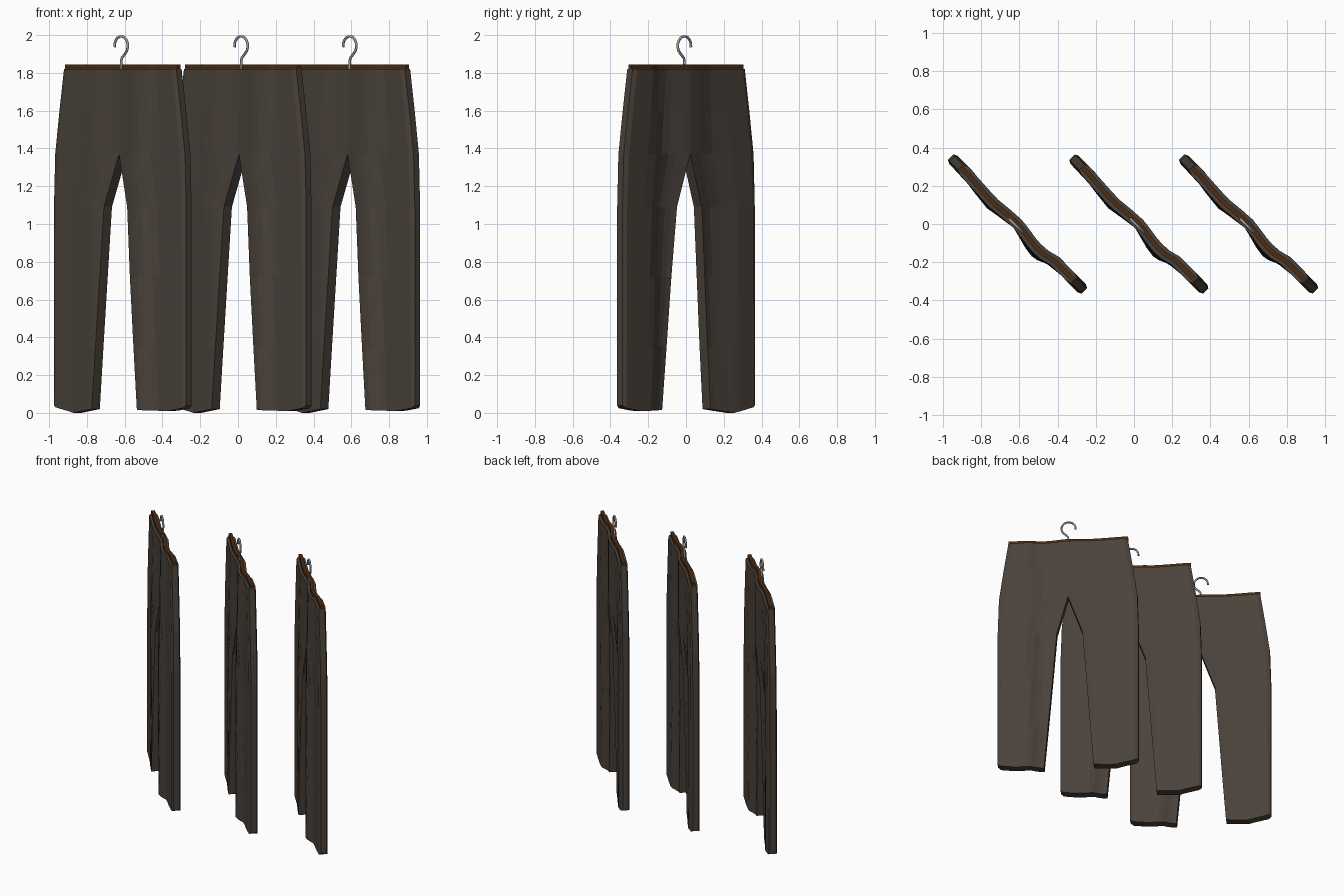
import bpy, bmesh, math

if "Cube" in bpy.data.objects:
    bpy.data.objects.remove(bpy.data.objects["Cube"])

def material(name, rgb):
    m = bpy.data.materials.new(name)
    m.diffuse_color = (*rgb, 1)
    m.use_nodes = True
    m.node_tree.nodes["Principled BSDF"].inputs["Base Color"].default_value = m.diffuse_color
    return m

CLOTH = material("dark olive brown cloth", (0.068, 0.054, 0.043))
LINING = material("brown waistband", (0.075, 0.025, 0.006))
METAL = material("grey metal", (0.33, 0.33, 0.33))

def interp(table, x):
    for (x0, y0), (x1, y1) in zip(table, table[1:]):
        if x <= x1:
            return y0 + (y1 - y0) * max(0, (x - x0) / (x1 - x0))
    return table[-1][1]

# Fold of the cloth: depth offset along the width
FOLD = [(-0.5, 0), (-0.36, 0), (-0.28, -0.013), (-0.17, -0.025), (-0.07, -0.005), (0, 0.002),
        (0.06, -0.01), (0.11, -0.028), (0.17, -0.037), (0.21, -0.03), (0.27, 0.002), (0.5, 0)]
# Outlines against height
OUTER = [(0, 0.495), (1.09, 0.495), (1.4, 0.485), (1.82, 0.42)]
INNER = {-1: [(0, 0.178), (1.09, 0.1), (1.37, 0)], 1: [(0, 0.172), (1.09, 0.08), (1.37, 0)]}
HEM = {-1: [(0, 0.04), (0.06, 0.03), (0.5, 0.0), (1, 0.02)],
       1: [(0, 0.04), (0.1, 0.015), (0.5, 0.01), (1, 0.015)]}
ROWS = [0, 0.35, 0.72, 1.09, 1.37, 1.6, 1.82]
COLS = [0, 0.06, 0.35, 0.5, 0.62, 0.72, 0.82, 0.91, 1]   # outer seam to inner seam

def fold(u, z):
    return interp(FOLD, u) * interp([(0, 1), (1.1, 1), (1.82, 0.5)], z)

def add_object(name, bm, mat):
    bmesh.ops.remove_doubles(bm, verts=bm.verts, dist=0.0004)
    bmesh.ops.recalc_face_normals(bm, faces=bm.faces)
    me = bpy.data.meshes.new(name)
    bm.to_mesh(me)
    bm.free()
    me.materials.append(mat)
    ob = bpy.data.objects.new(name, me)
    bpy.context.collection.objects.link(ob)
    return ob

def trousers():
    bm = bmesh.new()
    for s in (-1, 1):
        sides = []
        for d in (-1, 1):
            grid = []
            for z in ROWS:
                row = []
                for t in COLS:
                    o, i = interp(OUTER, z), interp(INNER[s], z)
                    u = s * (o + (i - o) * t)
                    half = 0.02 if t == 0 else 0.03
                    zz = interp(HEM[s], t) if z == 0 else z
                    row.append(bm.verts.new((u, fold(u, z) + d * half, zz)))
                grid.append(row)
            sides.append(grid)
        f, b = sides
        nr, nc = len(ROWS), len(COLS)
        for r in range(nr - 1):
            for c in range(nc - 1):
                for g in (f, b):
                    bm.faces.new((g[r][c], g[r][c+1], g[r+1][c+1], g[r+1][c]))
            # outer seam, and inner leg below the crotch
            for c in ([0, nc - 1] if ROWS[r] < 1.3 else [0]):
                bm.faces.new((f[r][c], b[r][c], b[r+1][c], f[r+1][c]))
        # hem and waist closures
        for r in (0, nr - 1):
            for c in range(nc - 1):
                bm.faces.new((f[r][c], f[r][c+1], b[r][c+1], b[r][c]))
    return add_object("trousers", bm, CLOTH)

def waistband():
    # thin wavy strip standing out of the waist
    bm = bmesh.new()
    n = 16
    rings = []
    for k in range(n + 1):
        u = -0.42 + 0.84 * k / n
        v = fold(u, 1.82)
        rings.append([bm.verts.new((u, v + d * 0.012, z))
                      for d, z in ((-1, 1.79), (1, 1.79), (1, 1.845), (-1, 1.845))])
    for a, b in zip(rings, rings[1:]):
        for j in range(4):
            bm.faces.new((a[j], a[(j+1) % 4], b[(j+1) % 4], b[j]))
    bm.faces.new(rings[0])
    bm.faces.new(rings[-1])
    return add_object("waistband", bm, LINING)

def hook():
    # bent wire: open loop turning into a stem
    r, cz = 0.05, 1.943
    pts = [(r * math.cos(a), cz + r * 1.02 * math.sin(a))
           for a in (math.radians(188 - k * 22) for k in range(12))]
    pts += [(0.004, 1.878), (0, 1.86), (0, 1.80)]
    cu = bpy.data.curves.new("hanger_hook", 'CURVE')
    cu.dimensions = '3D'
    cu.bevel_depth = 0.007
    cu.bevel_resolution = 1
    cu.use_fill_caps = True
    sp = cu.splines.new('POLY')
    sp.points.add(len(pts) - 1)
    for p, (u, z) in zip(sp.points, pts):
        p.co = (u, -0.012, z, 1)
    cu.materials.append(METAL)
    ob = bpy.data.objects.new("hanger_hook", cu)
    bpy.context.collection.objects.link(ob)
    return ob

# Three identical pairs hanging in a row, each turned 45 degrees
parts = [trousers(), waistband(), hook()]
for i, x in enumerate((-0.61, 0.025, 0.60)):
    for src in parts:
        ob = src
        if i:
            ob = src.copy()
            bpy.context.collection.objects.link(ob)
        ob.location = (x, 0, 0)
        ob.rotation_euler = (0, 0, -math.pi / 4)
